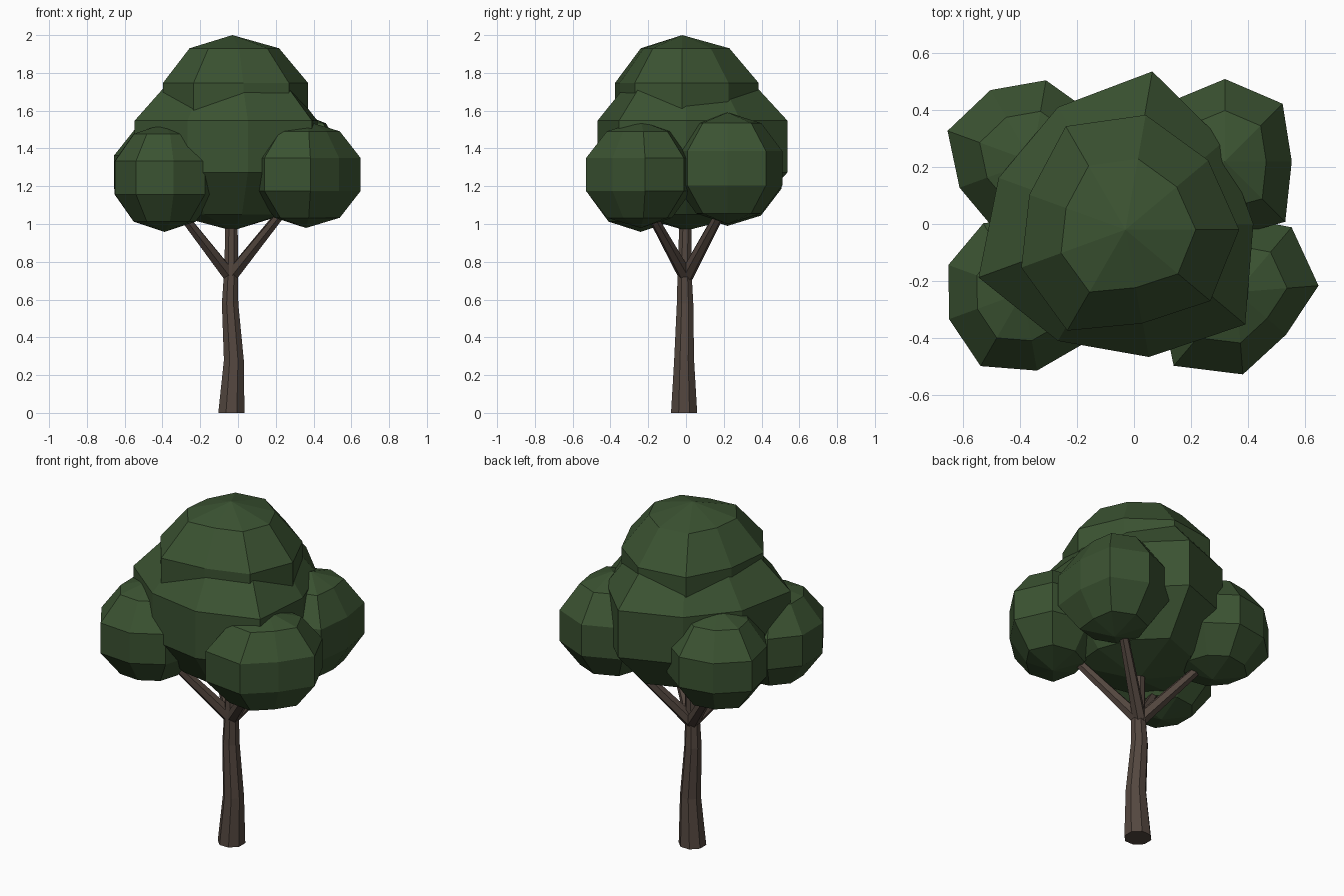
import bpy, bmesh, math
from mathutils import Vector

if "Cube" in bpy.data.objects:
    bpy.data.objects.remove(bpy.data.objects["Cube"])


def material(name, rgb):
    m = bpy.data.materials.new(name)
    m.diffuse_color = (*rgb, 1)
    m.use_nodes = True
    m.node_tree.nodes["Principled BSDF"].inputs["Base Color"].default_value = m.diffuse_color
    return m


LEAF = material("leaf green", (0.043, 0.085, 0.031))
BARK = material("bark brown", (0.088, 0.063, 0.050))


def finish(bm, name, mat):
    bmesh.ops.recalc_face_normals(bm, faces=bm.faces)
    me = bpy.data.meshes.new(name)
    bm.to_mesh(me)
    bm.free()
    me.materials.append(mat)
    ob = bpy.data.objects.new(name, me)
    bpy.context.collection.objects.link(ob)


def bridge(bm, a, b):
    n = len(a)
    for i in range(n):
        bm.faces.new((a[i], a[(i + 1) % n], b[(i + 1) % n], b[i]))


def tube(name, path, sides):
    """Tapered tube through (centre, radius) stations."""
    bm = bmesh.new()
    axis = (Vector(path[-1][0]) - Vector(path[0][0])).normalized()
    if axis.z > 0.98:
        u, v = Vector((1, 0, 0)), Vector((0, 1, 0))
    else:
        u = axis.cross(Vector((0, 0, 1))).normalized()
        v = axis.cross(u)
    rings = []
    for c, r in path:
        ring = []
        for i in range(sides):
            a = 2 * math.pi * (i + 0.5) / sides
            ring.append(bm.verts.new(Vector(c) + r * (u * math.cos(a) + v * math.sin(a))))
        rings.append(ring)
    for a, b in zip(rings, rings[1:]):
        bridge(bm, a, b)
    bm.faces.new(rings[0])
    bm.faces.new(rings[-1])
    finish(bm, name, BARK)


def lobe(name, centre, height, radii, phase=0):
    """Five-band faceted ball; radii gives the uneven outline per segment."""
    bm = bmesh.new()
    n, c = len(radii), Vector(centre)
    rings = []
    for k in range(1, 5):
        t = math.radians(36 * k)
        s = math.sin(t) / math.sin(math.radians(72))
        rings.append([bm.verts.new(c + Vector((
            r * s * math.cos(2 * math.pi * i / n + phase),
            r * s * math.sin(2 * math.pi * i / n + phase),
            height * math.cos(t)))) for i, r in enumerate(radii)])
    for a, b in zip(rings, rings[1:]):
        bridge(bm, a, b)
    for ring, z in ((rings[0], height), (rings[-1], -height)):
        pole = bm.verts.new(c + Vector((0, 0, z)))
        for i in range(n):
            bm.faces.new((pole, ring[i], ring[(i + 1) % n]))
    finish(bm, name, LEAF)


# Trunk, slightly bent
tube("trunk", [((-0.035, -0.01, 0), 0.075), ((-0.022, -0.01, 0.28), 0.057),
               ((-0.042, -0.005, 0.58), 0.047), ((-0.036, -0.008, 0.77), 0.039),
               ((-0.034, 0, 1.1), 0.034)], 8)

# Four branches reaching into the side lobes
for name, tip in (("front_left", (-0.32, -0.20, 1.08)), ("front_right", (0.25, -0.20, 1.08)),
                  ("back_left", (-0.32, 0.19, 1.08)), ("back_right", (0.25, 0.20, 1.09))):
    tube("branch_" + name, [((-0.04, 0, 0.72), 0.038), (tip, 0.024)], 6)

# Central crown and cap
lobe("crown_middle", (-0.03, 0, 1.41), 0.445,
     (0.45, 0.45, 0.545, 0.475, 0.475, 0.55, 0.475, 0.475, 0.55))
lobe("crown_top", (-0.03, -0.02, 1.635), 0.365,
     (0.40, 0.38, 0.41, 0.42, 0.36, 0.39, 0.41, 0.335, 0.39))

# Side lobes
lobe("lobe_front_left", (-0.39, -0.24, 1.245), 0.287,
     (0.27, 0.27, 0.27, 0.28, 0.28, 0.277, 0.30, 0.28, 0.28))
lobe("lobe_back_left", (-0.36, 0.22, 1.275), 0.285,
     (0.27, 0.27, 0.29, 0.29, 0.315, 0.27, 0.27, 0.27, 0.27))
lobe("lobe_front_right", (0.36, -0.24, 1.262), 0.283,
     (0.29, 0.30, 0.27, 0.27, 0.27, 0.34, 0.29, 0.23), 0.08)
lobe("lobe_back_right", (0.32, 0.22, 1.295), 0.295,
     (0.235, 0.287, 0.29, 0.29, 0.27, 0.27, 0.27, 0.30))
